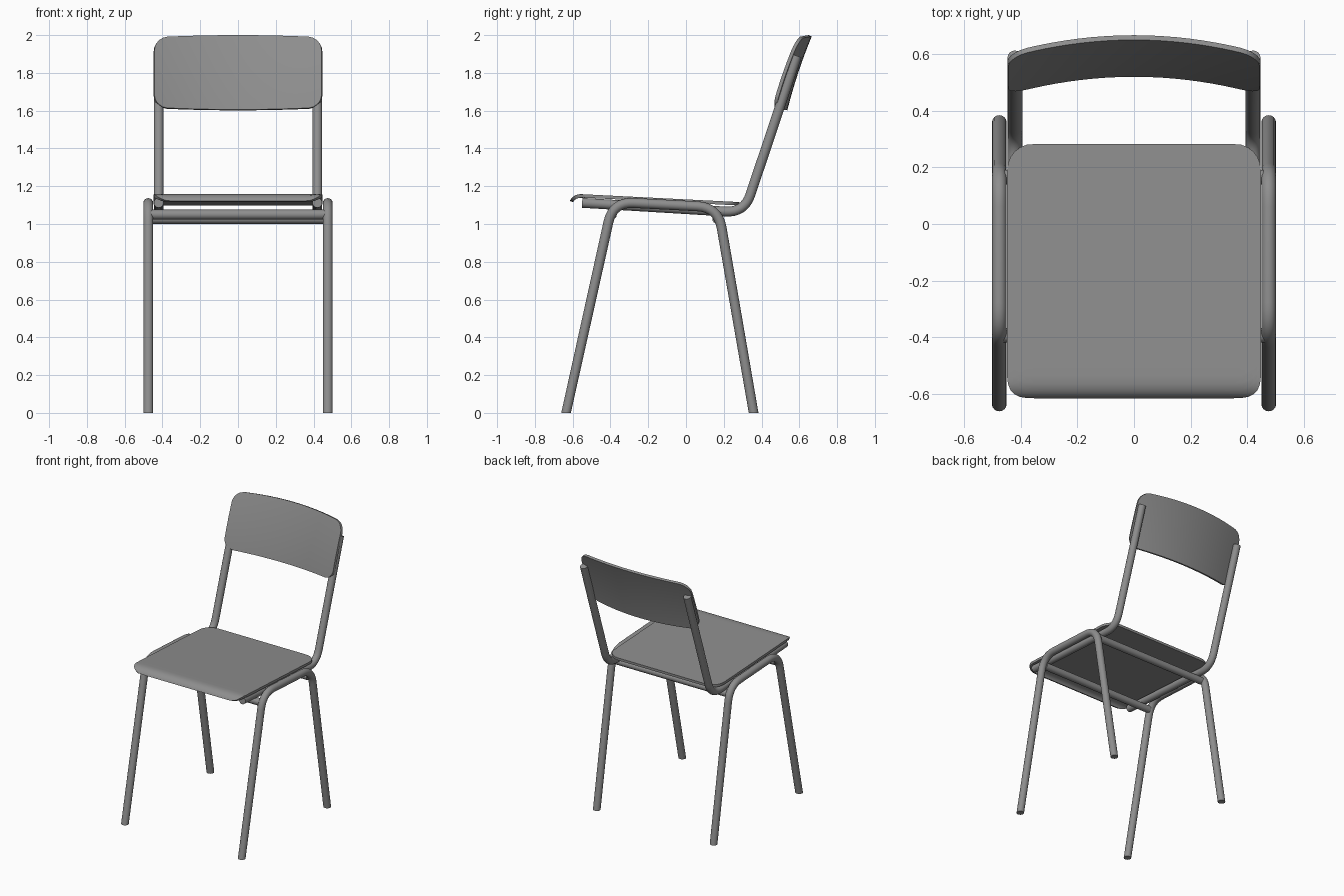
import bpy, bmesh, math
from mathutils import Vector

cube = bpy.data.objects.get("Cube")
if cube:
    bpy.data.objects.remove(cube, do_unlink=True)

grey = bpy.data.materials.new("mid grey")
grey.use_nodes = True
grey.diffuse_color = (0.27, 0.27, 0.27, 1)
grey.node_tree.nodes["Principled BSDF"].inputs["Base Color"].default_value = grey.diffuse_color

TUBE = 0.026


def activate(ob):
    bpy.ops.object.select_all(action='DESELECT')
    ob.select_set(True)
    bpy.context.view_layer.objects.active = ob


def fillet(points, trim, steps=8):
    """Round the inner corners of a path."""
    pts = [Vector(p) for p in points]
    out = [pts[0]]
    for a, b, c in zip(pts, pts[1:], pts[2:]):
        p = b + (a - b).normalized() * trim
        q = b + (c - b).normalized() * trim
        for i in range(steps + 1):
            t = i / steps
            out.append(p * (1 - t) ** 2 + b * 2 * t * (1 - t) + q * t ** 2)
    return out + [pts[-1]]


def tube(name, points, trim=0.1):
    curve = bpy.data.curves.new(name, 'CURVE')
    curve.dimensions = '3D'
    curve.bevel_depth = TUBE
    curve.bevel_resolution = 6
    curve.use_fill_caps = True
    path = fillet(points, trim)
    spline = curve.splines.new('POLY')
    spline.points.add(len(path) - 1)
    for sp, p in zip(spline.points, path):
        sp.co = (*p, 1)
    ob = bpy.data.objects.new(name, curve)
    bpy.context.collection.objects.link(ob)
    activate(ob)
    bpy.ops.object.convert(target='MESH')
    ob = bpy.context.object
    ob.data.materials.clear()
    ob.data.materials.append(grey)
    # Feet are cut flat on the floor
    for v in ob.data.vertices:
        if v.co.z < 0.02:
            v.co.z = 0
    bpy.ops.object.shade_smooth_by_angle(angle=math.radians(40))
    return ob


def panel(name, half_w, half_h, radius, place, thickness, n=28):
    """Thin rounded sheet, bent by place(x, s)."""
    bm = bmesh.new()
    rows = []
    for i in range(n + 1):
        x = -half_w * math.cos(math.pi * i / n)
        over = max(0, abs(x) - (half_w - radius))
        h = half_h - radius + math.sqrt(max(0, radius ** 2 - over ** 2))
        rows.append([bm.verts.new(place(x, -h * math.cos(math.pi * j / n)))
                     for j in range(n + 1)])
    for a, b in zip(rows, rows[1:]):
        for j in range(n):
            bm.faces.new((a[j], b[j], b[j + 1], a[j + 1]))
    me = bpy.data.meshes.new(name)
    bm.to_mesh(me)
    bm.free()
    me.materials.append(grey)
    ob = bpy.data.objects.new(name, me)
    bpy.context.collection.objects.link(ob)
    solid = ob.modifiers.new("thickness", 'SOLIDIFY')
    solid.thickness = thickness
    solid.offset = -1
    activate(ob)
    bpy.ops.object.modifier_apply(modifier=solid.name)
    bpy.ops.object.shade_smooth_by_angle(angle=math.radians(40))
    return ob


# Side frames: arched leg pairs, and seat rails that rise into back posts
for side, sx in (("left", 1), ("right", -1)):
    x = 0.475 * sx
    tube(side + "_leg_arch", [(x, -0.635, 0), (x, -0.387, 1.117),
                              (x, 0.17, 1.088), (x, 0.358, 0)], 0.11)
    x = 0.42 * sx
    tube(side + "_back_post", [(x, -0.55, 1.112), (x, 0.309, 1.06),
                               (x, 0.587, 1.89)], 0.1)

# Cross bars joining the legs
for name, y, z in (("front_crossbar", -0.392, 1.05), ("rear_crossbar", 0.165, 1.027)):
    tube(name, [(-0.46, y, z), (0.46, y, z)])


# Seat sheet with a rolled front lip
def seat_shape(x, s):
    y = s - 0.175
    lip = -0.555
    if y >= lip:
        return (x, y, 1.158 - 0.05 * (y - lip))
    a = (lip - y) / 0.06
    return (x, lip - 0.062 * math.sin(a), 1.158 - 0.05 * (1 - math.cos(a)))


panel("seat", 0.447, 0.457, 0.09, seat_shape, 0.018)


# Backrest sheet, bowed backwards and leaning with the posts
def back_shape(x, s):
    u = x / 0.442
    t = s / 0.195
    z = 1.803 + s * (1 + 0.06 * (1 - u * u) - 0.06)
    bow = 0.062 * (1 - u * u)
    return (x, 0.514 + bow + 0.065 * t + 0.008 * t * t, z + 0.002 * t)


panel("backrest", 0.442, 0.195, 0.07, back_shape, 0.018)
